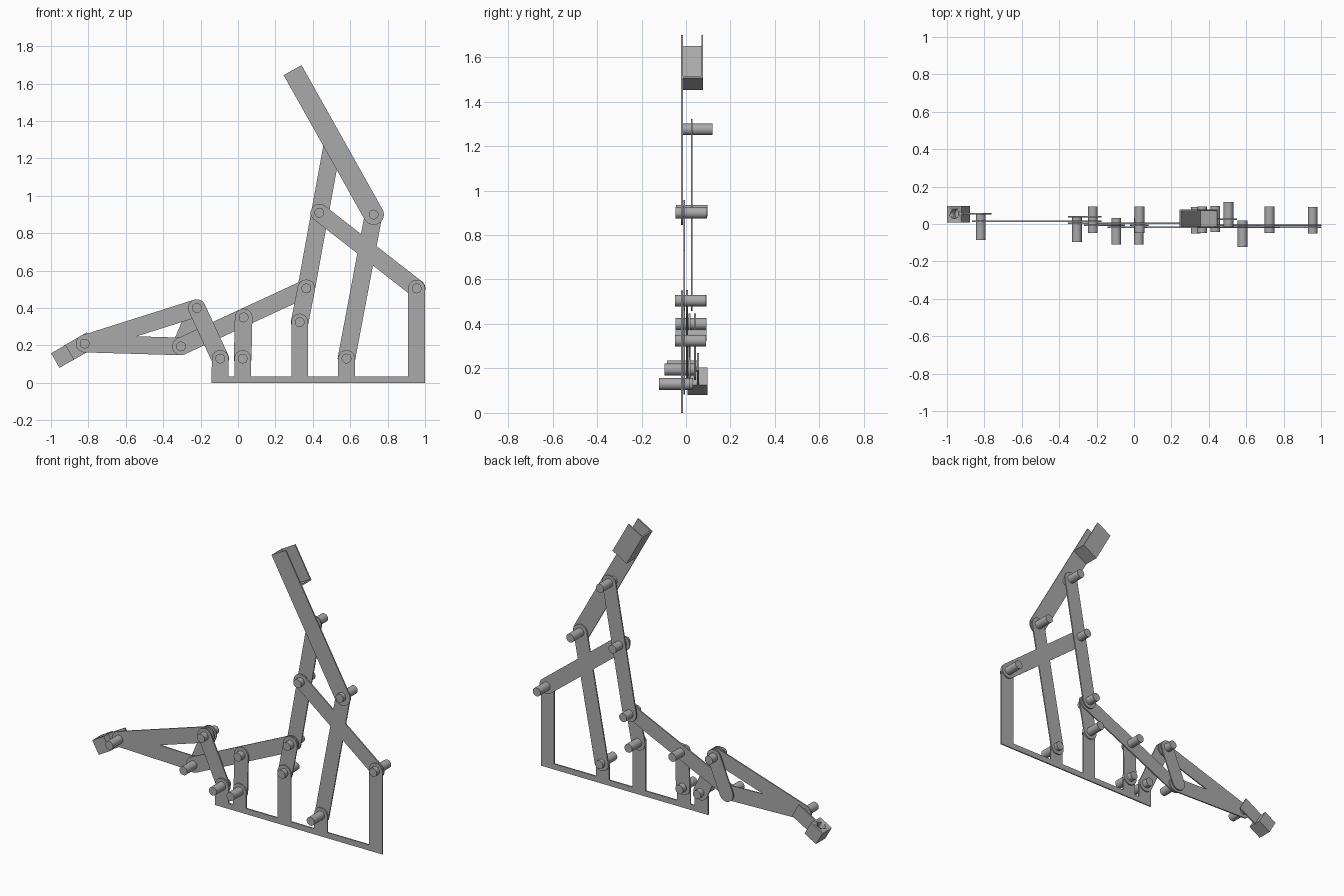
import bpy, bmesh
from math import pi, sin, cos, atan2, radians
from mathutils import Vector, Matrix

if "Cube" in bpy.data.objects:
    bpy.data.objects.remove(bpy.data.objects["Cube"])

grey = bpy.data.materials.new("plain_grey")
grey.use_nodes = True
grey.diffuse_color = (0.4, 0.4, 0.4, 1)
grey.node_tree.nodes["Principled BSDF"].inputs["Base Color"].default_value = (0.4, 0.4, 0.4, 1)

R = 0.047        # half width of the links
T = 0.008        # sheet thickness
PIN_R = 0.026


def finish(name, bm):
    bmesh.ops.recalc_face_normals(bm, faces=bm.faces[:])
    mesh = bpy.data.meshes.new(name)
    bm.to_mesh(mesh)
    bm.free()
    mesh.materials.append(grey)
    obj = bpy.data.objects.new(name, mesh)
    bpy.context.scene.collection.objects.link(obj)
    bpy.ops.object.select_all(action="DESELECT")
    obj.select_set(True)
    bpy.context.view_layer.objects.active = obj
    bpy.ops.object.shade_smooth_by_angle(angle=radians(30))
    return obj


def plate(name, outline, y, depth=T):
    """Extrude an x-z outline backwards from y."""
    bm = bmesh.new()
    face = bm.faces.new([bm.verts.new((p.x, y, p.y)) for p in outline])
    ext = bmesh.ops.extrude_face_region(bm, geom=[face])["geom"]
    verts = [v for v in ext if isinstance(v, bmesh.types.BMVert)]
    bmesh.ops.translate(bm, verts=verts, vec=(0, depth, 0))
    return finish(name, bm)


def arc(p, r, a0, a1, n=16):
    return [p + r * Vector((cos(a), sin(a)))
            for a in (a0 + (a1 - a0) * i / n for i in range(n + 1))]


def angle(a, b):
    return atan2(b.y - a.y, b.x - a.x)


def bar(a, b, r=R, round_a=True, round_b=True):
    """Outline of a strip from a to b with round or flat ends."""
    t = angle(a, b)
    return (arc(a, r, t + pi / 2, t + 3 * pi / 2, 16 if round_a else 1)
            + arc(b, r, t - pi / 2, t + pi / 2, 16 if round_b else 1))


def cylinder(name, centre, r, length, rotation):
    bm = bmesh.new()
    bmesh.ops.create_cone(bm, cap_ends=True, segments=32, radius1=r, radius2=r, depth=length,
                          matrix=Matrix.Translation(centre) @ rotation)
    return finish(name, bm)


# Pivot positions in the x-z plane, and where each pin starts in y
pivots = {
    "foot": (-0.82, 0.21, -0.085), "lower_tip": (-0.305, 0.195, -0.097),
    "knee": (-0.22, 0.40, -0.048), "knee_base": (-0.095, 0.13, -0.11),
    "swing_base": (0.025, 0.13, -0.11), "swing": (0.03, 0.35, -0.048),
    "crank": (0.365, 0.505, -0.048), "crank_base": (0.33, 0.325, -0.05),
    "rocker_base": (0.58, 0.13, -0.122), "rocker": (0.725, 0.90, -0.047),
    "brace_base": (0.955, 0.505, -0.05), "brace": (0.435, 0.91, -0.044),
    "upper_tip": (0.505, 1.275, -0.0225),
}
P = {k: Vector(v[:2]) for k, v in pivots.items()}
for key, (x, z, y) in pivots.items():
    cylinder(key + "_pin", (x, y + 0.0705, z), PIN_R, 0.141, Matrix.Rotation(pi / 2, 4, "X"))

# Frame: thin base rail with round-topped posts, one comb outline
rail = 0.035
comb = [Vector((-0.141, 0)), Vector((1.0, 0))]
for key in ("brace_base", "rocker_base", "crank_base", "swing_base", "knee_base"):
    x = P[key].x
    w = 0.045
    if key != "brace_base":
        comb.append(Vector((x + w, rail)))
    comb += arc(P[key], w, 0, pi)
    if key != "knee_base":
        comb.append(Vector((x - w, rail)))
plate("frame", comb, -0.0215)

# Simple round-ended links: name, ends, y
for name, a, b, y in (
        ("knee_link", "knee_base", "knee", -0.012),
        ("swing_link", "swing_base", "swing", -0.012),
        ("crank_link", "crank_base", "crank", -0.012),
        ("rocker_link", "rocker_base", "rocker", -0.012),
        ("brace_link", "brace_base", "brace", -0.012),
        ("lower_coupler", "lower_tip", "crank", 0.0),
        ("upper_coupler", "crank", "upper_tip", 0.022),
        ("shin_cross_link", "lower_tip", "knee", 0.036)):
    plate(name, bar(P[a], P[b]), y)

# Shin: forked plate meeting at the foot pivot
A, B, C = P["foot"], P["lower_tip"], P["knee"]
tb, tc = angle(A, B), angle(A, C)
mid = (tb + tc) / 2
crotch = A + Vector((cos(mid), sin(mid))) * R / sin((tc - tb) / 2)
plate("shin_fork", arc(A, R, tc + pi / 2, tb + 3 * pi / 2)
      + arc(B, R, tb - pi / 2, tb + pi / 2) + [crotch]
      + arc(C, R, tc - pi / 2, tc + pi / 2), 0.012)

# Foot: flat tab over the pivot and a block with a blind hole
u = Vector((-cos(radians(30)), -sin(radians(30))))
n = Vector((u.y, -u.x))
plate("foot_tab", bar(A - u * 0.04, A + u * 0.1, 0.046, False, False), 0.05)
block = plate("foot_block", bar(A + u * 0.091, A + u * 0.181, 0.045, False, False), 0.007, 0.09)
top = A + u * 0.136 + n * 0.045
cutter = cylinder("hole_cutter", (top.x, 0.053, top.y), 0.025, 0.1,
                  Vector((n.x, 0, n.y)).to_track_quat("Z", "Y").to_matrix().to_4x4())
cutter.hide_render = True
cutter.hide_viewport = True
cut = block.modifiers.new("hole", "BOOLEAN")
cut.operation = "DIFFERENCE"
cut.object = cutter

# Upper arm: long bar ending in an open channel
end = Vector((0.292, 1.672))
W = 0.055
v = (end - P["rocker"]).normalized()
side = Vector((-v.y, v.x))
plate("upper_arm", bar(P["rocker"], end, W, True, False), -0.0225)
start = end - v * 0.22
plate("channel_back", bar(start, end, W, False, False), 0.069)
shift = side * (W - T / 2)
plate("channel_side", bar(start + shift, end + shift, T / 2, False, False), -0.0145, 0.0835)
foot = start + v * T / 2
plate("channel_floor", bar(foot - side * W, foot + side * (W - T), T / 2, False, False),
      -0.0145, 0.0835)
